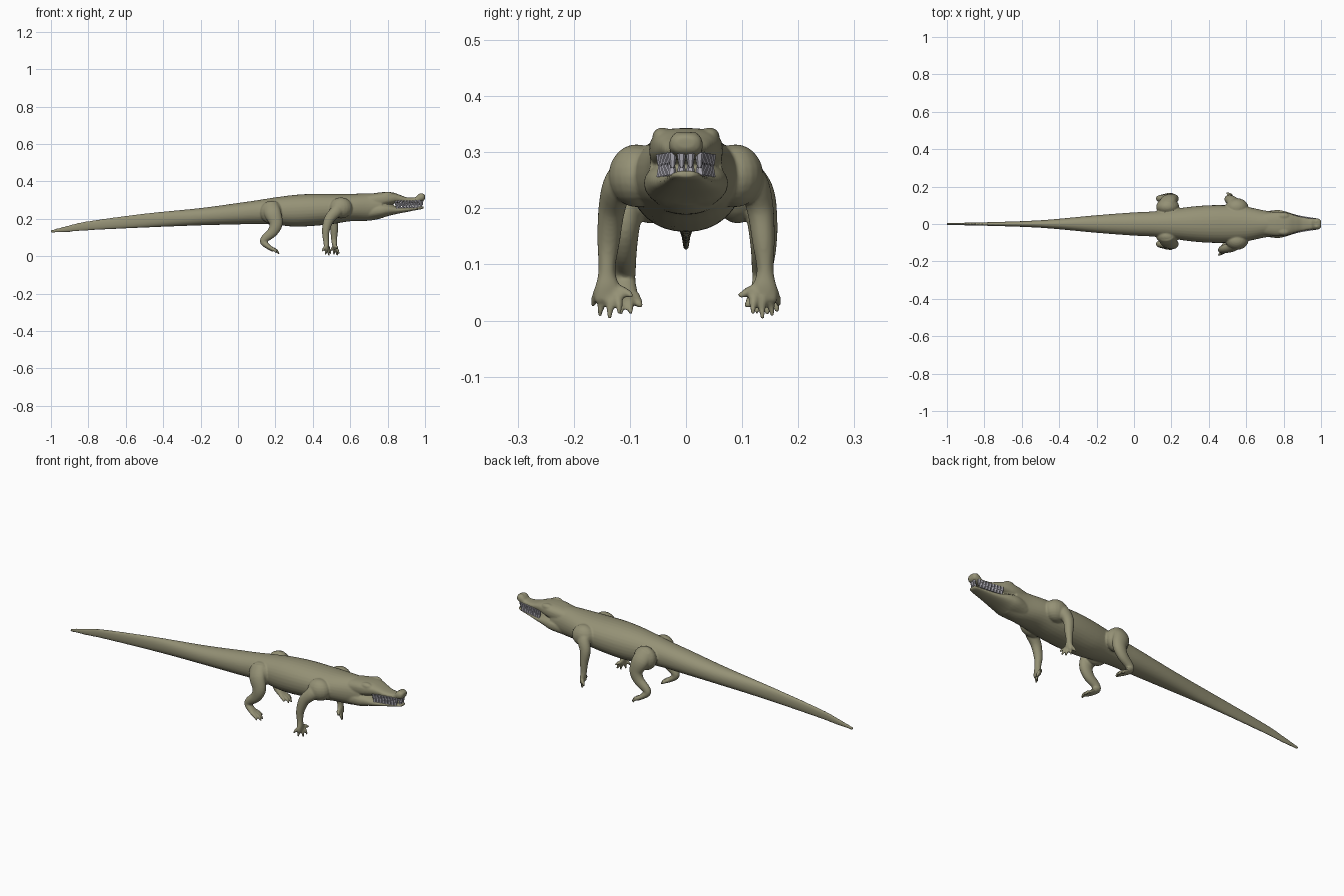
import bpy, bmesh, math
from mathutils import Vector, Matrix

if "Cube" in bpy.data.objects:
    bpy.data.objects.remove(bpy.data.objects["Cube"])


def material(name, color):
    m = bpy.data.materials.new(name)
    m.diffuse_color = (*color, 1)
    m.use_nodes = True
    m.node_tree.nodes["Principled BSDF"].inputs["Base Color"].default_value = m.diffuse_color
    return m


skin = material("olive_skin", (0.30, 0.285, 0.18))
ivory = material("tooth_grey", (0.42, 0.41, 0.46))


def smooth_points(pts, steps):
    """Catmull-Rom through tuples of any length."""
    out = []
    for i in range(len(pts) - 1):
        p = [pts[max(0, min(len(pts) - 1, i + k))] for k in (-1, 0, 1, 2)]
        for s in range(steps):
            t = s / steps
            out.append([0.5 * (2 * b + (c - a) * t + (2 * a - 5 * b + 4 * c - d) * t * t
                               + (3 * b - a - 3 * c + d) * t ** 3) for a, b, c, d in zip(*p)])
    return out + [list(pts[-1])]


def tube(bm, pts, steps=5, sides=24, power=2.0):
    """Loft of rounded sections: x, y, z, sideways radius, other radius."""
    path = smooth_points(pts, steps)
    rings = []
    for i, (x, y, z, a, b) in enumerate(path):
        t = (Vector(path[min(i + 1, len(path) - 1)][:3]) - Vector(path[max(i - 1, 0)][:3])).normalized()
        side = (Vector((0, 1, 0)) - t * t.y).normalized()
        up = t.cross(side)
        ring = []
        for k in range(sides):
            w = 2 * math.pi * k / sides
            c, s = math.cos(w), math.sin(w)
            c = math.copysign(abs(c) ** (2 / power), c)
            s = math.copysign(abs(s) ** (2 / power), s)
            ring.append(bm.verts.new(Vector((x, y, z)) + side * c * a + up * s * b))
        rings.append(ring)
    faces = [bm.faces.new((r[k], r[(k + 1) % sides], q[(k + 1) % sides], q[k]))
             for r, q in zip(rings, rings[1:]) for k in range(sides)]
    faces += [bm.faces.new(rings[0]), bm.faces.new(rings[-1])]
    bmesh.ops.recalc_face_normals(bm, faces=faces)


def blob(bm, center, scale):
    bmesh.ops.create_uvsphere(bm, u_segments=20, v_segments=12, radius=1,
                              matrix=Matrix.Translation(center) @ Matrix.Diagonal((*scale, 1)))


def profile(rows):
    """x, bottom, top, half width -> tube points."""
    return [(x, 0, (lo + hi) / 2, w, (hi - lo) / 2) for x, lo, hi, w in rows]


def finish(bm, name, mat):
    mesh = bpy.data.meshes.new(name)
    bm.to_mesh(mesh)
    bm.free()
    mesh.materials.append(mat)
    ob = bpy.data.objects.new(name, mesh)
    bpy.context.collection.objects.link(ob)
    return ob


bm = bmesh.new()

# Tail, trunk and neck
tube(bm, profile([
    (-1.0, .125, .139, .005), (-.9, .130, .165, .007), (-.8, .138, .187, .009),
    (-.5, .153, .227, .020), (-.2, .165, .257, .047), (0, .170, .284, .062),
    (.1, .172, .298, .067), (.2, .168, .314, .078), (.3, .158, .327, .092),
    (.4, .162, .333, .100), (.5, .172, .333, .100), (.6, .187, .333, .092),
    (.7, .190, .336, .072), (.77, .205, .335, .064)]), sides=32, power=2.15)

# Skull with snout, and lower jaw
upper = [(.70, .25, .332, .060), (.77, .265, .342, .066), (.82, .277, .342, .060),
         (.86, .285, .329, .047), (.90, .287, .315, .037), (.95, .285, .315, .029),
         (.975, .292, .334, .030), (.992, .298, .334, .027), (1.0, .306, .326, .016)]
lower = [(.70, .195, .28, .066), (.76, .204, .284, .075), (.80, .214, .281, .070),
         (.85, .226, .266, .055), (.90, .236, .263, .042), (.95, .246, .264, .032),
         (.98, .251, .267, .025), (.992, .256, .266, .016)]
tube(bm, profile(upper), power=2.6)
tube(bm, profile(lower), power=2.3)
for s in (-1, 1):
    blob(bm, (.80, s * .042, .328), (.032, .018, .016))
    blob(bm, (.977, s * .013, .327), (.014, .010, .010))

for s in (-1, 1):
    # Front leg; the two hands are staggered along x
    d = .022 * s
    blob(bm, (.55, s * .088, .258), (.062, .050, .056))
    tube(bm, [(.55, s * .085, .275, .032, .045), (.53, s * .118, .245, .028, .034),
              (.50 + d * .5, s * .132, .200, .024, .028), (.492 + d, s * .138, .140, .020, .021),
              (.492 + d, s * .141, .090, .015, .016), (.495 + d, s * .140, .060, .022, .014),
              (.497 + d, s * .138, .036, .026, .009)])
    for y0, y1, x1, z1 in ((.118, .094, .015, .043), (.123, .118, .022, .012), (.135, .136, .012, .003),
                           (.147, .154, -.006, .008), (.155, .167, -.024, .026)):
        tube(bm, [(.495 + d, s * y0, .055, .009, .009), (.496 + d + x1 * .6, s * (y0 + y1) / 2, (z1 + .055) / 2, .008, .008),
                  (.497 + d + x1, s * y1, z1, .004, .004)], steps=3, sides=10)

    # Hind leg, set slightly towards +y
    k = .014
    blob(bm, (.18, k + s * .078, .235), (.062, .045, .062))
    tube(bm, [(.17, k + s * .080, .270, .030, .045), (.185, k + s * .112, .230, .030, .045),
              (.203, k + s * .122, .175, .027, .036), (.185, k + s * .124, .130, .023, .028),
              (.145, k + s * .122, .095, .019, .022), (.138, k + s * .122, .074, .018, .019),
              (.163, k + s * .124, .050, .024, .014), (.190, k + s * .125, .032, .028, .010)])
    for y0, y1, x1, z1 in ((.105, .092, .200, .024), (.117, .112, .217, .012),
                           (.130, .131, .220, .010), (.142, .149, .205, .015)):
        tube(bm, [(.172, k + s * y0, .045, .009, .009), ((.19 + x1) / 2, k + s * (y0 + y1) / 2, .031, .008, .008),
                  (x1, k + s * y1, z1, .004, .004)], steps=3, sides=10)

# Fuse everything into one continuous skin
body = finish(bm, "crocodile_body", skin)
fuse = body.modifiers.new("fuse", 'REMESH')
fuse.mode = 'VOXEL'
fuse.voxel_size = .0042
fuse.use_smooth_shade = True
relax = body.modifiers.new("relax", 'SMOOTH')
relax.factor = .5
relax.iterations = 4


# Teeth follow the edges of both jaws
def teeth(name, spots, z_root, z_tip):
    tm = bmesh.new()
    for x, y in spots:
        for s in (-1, 1):
            lift = (x - .85) * .03
            bmesh.ops.create_cone(tm, cap_ends=True, segments=6, radius1=.0085, radius2=.004,
                                  depth=abs(z_tip - z_root),
                                  matrix=Matrix.Translation((x, s * y, lift + (z_root + z_tip) / 2))
                                  @ Matrix.Rotation(math.pi if z_tip < z_root else 0, 4, 'X'))
    return finish(tm, name, ivory)


row = [(.845 + .0155 * i, .045 - .0031 * i + .00006 * i * i) for i in range(9)]
teeth("upper_teeth", row + [(.984, .008)], .296, .268)
teeth("lower_teeth", [(x + .006, y - .001) for x, y in row[:-1]] + [(.978, .008)], .256, .284)
